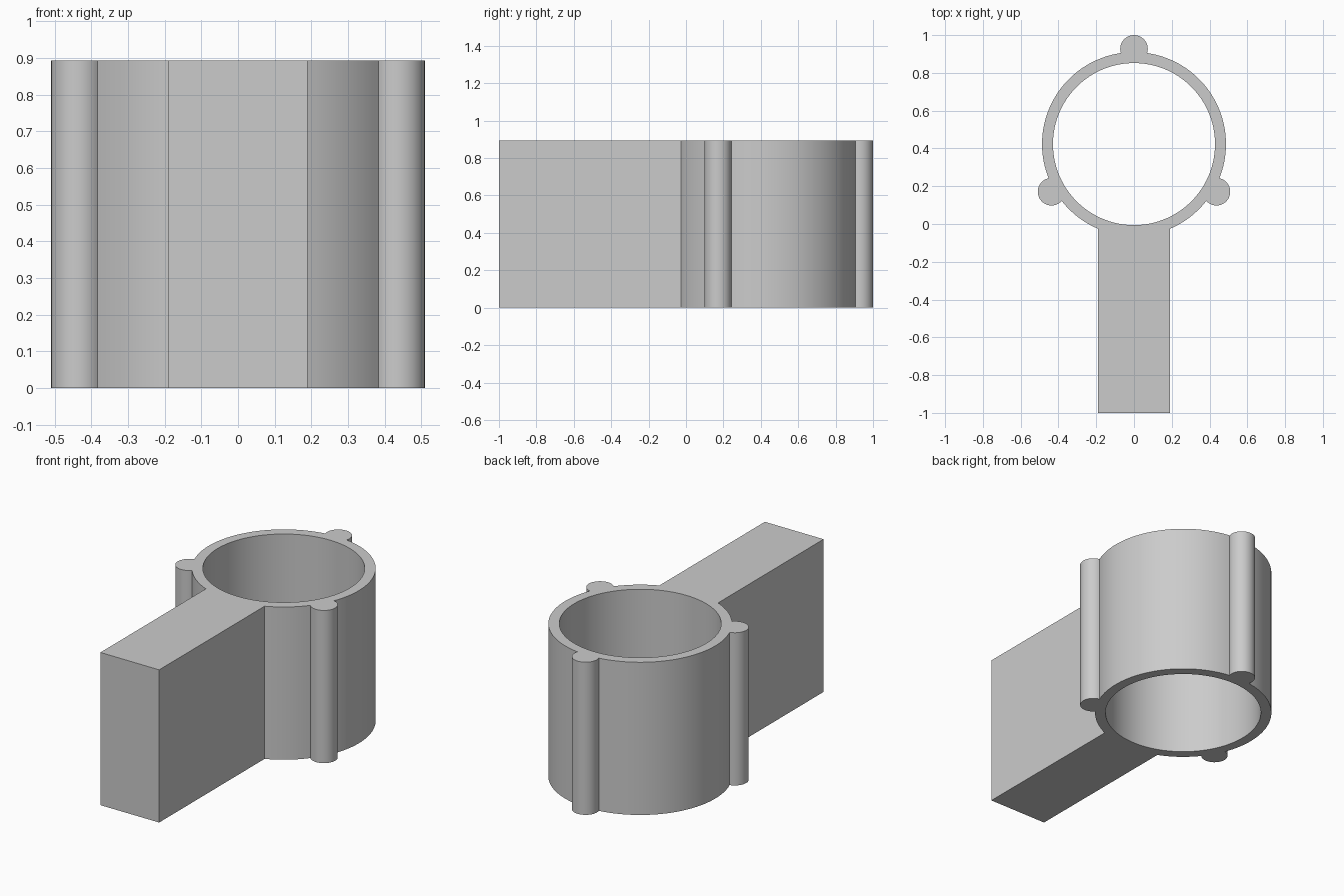
import bpy
import bmesh
from math import acos, asin, cos, sin, pi, radians

cube = bpy.data.objects.get("Cube")
if cube:
    bpy.data.objects.remove(cube, do_unlink=True)

HEIGHT = 0.893
RING_Y = 0.423             # ring centre
OUTER, INNER = 0.487, 0.429
LOBE_R, LOBE_D = 0.073, 0.504
ARM_HALF = 0.19            # half width of the arm


def arc(cx, cy, r, start, end, step=radians(3)):
    """Points along an arc, both ends included."""
    n = max(2, round(abs(end - start) / step))
    return [(cx + r * cos(start + (end - start) * i / n),
             cy + r * sin(start + (end - start) * i / n)) for i in range(n + 1)]


# Outer outline: arm end, then ring arcs broken by three round lobes
join = asin(ARM_HALF / OUTER)
ring_cut = acos((OUTER**2 + LOBE_D**2 - LOBE_R**2) / (2 * OUTER * LOBE_D))
lobe_cut = pi - acos((LOBE_R**2 + LOBE_D**2 - OUTER**2) / (2 * LOBE_R * LOBE_D))

outline = [(-ARM_HALF, -1), (ARM_HALF, -1)]
angle = -pi / 2 + join
for lobe in (-pi / 6, pi / 2, pi * 7 / 6):
    outline += arc(0, RING_Y, OUTER, angle, lobe - ring_cut)
    outline += arc(LOBE_D * cos(lobe), RING_Y + LOBE_D * sin(lobe), LOBE_R,
                   lobe - lobe_cut, lobe + lobe_cut, radians(8))[1:-1]
    angle = lobe + ring_cut
outline += arc(0, RING_Y, OUTER, angle, 3 * pi / 2 - join)
bore = arc(0, RING_Y, INNER, 0, 2 * pi)[:-1]

# Filled flat profile with a hole, extruded to full height
curve = bpy.data.curves.new("ring_bracket", "CURVE")
curve.dimensions = "2D"
curve.fill_mode = "BOTH"
curve.extrude = HEIGHT / 2
for points in (outline, bore):
    spline = curve.splines.new("POLY")
    spline.points.add(len(points) - 1)
    for p, (x, y) in zip(spline.points, points):
        p.co = (x, y, 0, 1)
    spline.use_cyclic_u = True

bracket = bpy.data.objects.new("ring_bracket", curve)
bpy.context.collection.objects.link(bracket)
bpy.ops.object.select_all(action="DESELECT")
bracket.select_set(True)
bpy.context.view_layer.objects.active = bracket
bpy.ops.object.convert(target="MESH")
bracket = bpy.context.object
bracket.name = "ring_bracket"

# Weld the caps to the walls and stand the part on the ground
bm = bmesh.new()
bm.from_mesh(bracket.data)
bmesh.ops.remove_doubles(bm, verts=bm.verts, dist=0.0001)
bmesh.ops.translate(bm, verts=bm.verts, vec=(0, 0, HEIGHT / 2))
bmesh.ops.recalc_face_normals(bm, faces=bm.faces)
bm.to_mesh(bracket.data)
bm.free()
bpy.ops.object.shade_smooth_by_angle(angle=radians(30))

# Plain grey finish
grey = bpy.data.materials.new("light_grey")
grey.use_nodes = True
grey.diffuse_color = (0.6, 0.6, 0.6, 1)
grey.node_tree.nodes["Principled BSDF"].inputs["Base Color"].default_value = (0.6, 0.6, 0.6, 1)
bracket.data.materials.clear()
bracket.data.materials.append(grey)
